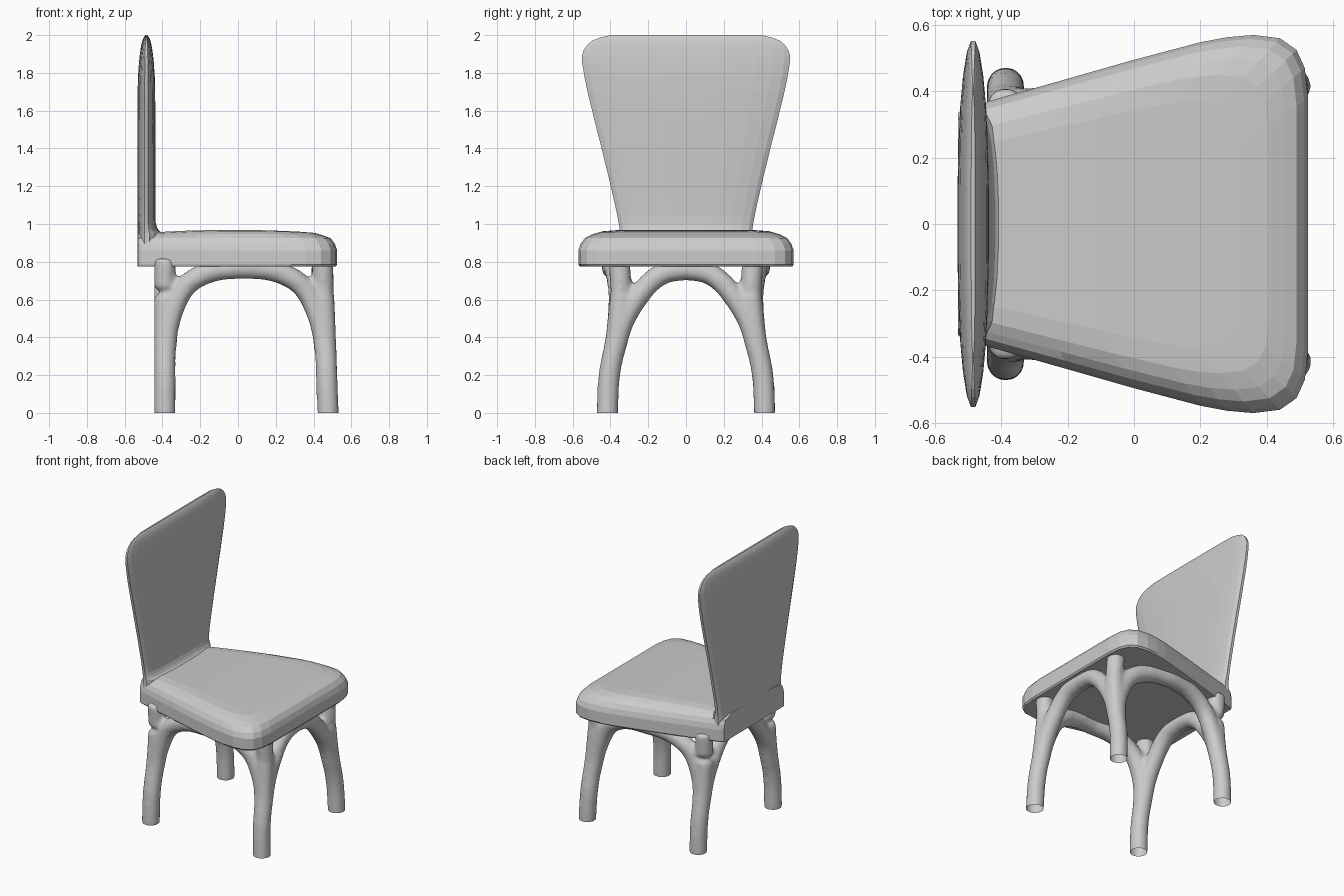
import bpy, bmesh, math
from mathutils import Vector

cube = bpy.data.objects.get("Cube")
if cube:
    bpy.data.objects.remove(cube, do_unlink=True)

GREY = (0.6, 0.6, 0.6, 1)
mat = bpy.data.materials.new("plain grey")
mat.use_nodes = True
mat.diffuse_color = GREY
mat.node_tree.nodes["Principled BSDF"].inputs["Base Color"].default_value = GREY


def make_object(name, bm):
    bmesh.ops.recalc_face_normals(bm, faces=bm.faces)
    mesh = bpy.data.meshes.new(name)
    bm.to_mesh(mesh)
    bm.free()
    mesh.materials.append(mat)
    ob = bpy.data.objects.new(name, mesh)
    bpy.context.collection.objects.link(ob)
    return ob


def loft(bm, rings):
    """Skin closed rings; each ring mirrors onto itself when its order is reversed."""
    rows = [[bm.verts.new(p) for p in ring] for ring in rings]
    n = len(rows[0])
    for a, b in zip(rows, rows[1:]):
        for i in range(n):
            j = (i + 1) % n
            bm.faces.new((a[i], a[j], b[j], b[i]))
    for row in (rows[0], rows[-1]):
        for i in range(n // 2 - 1):
            bm.faces.new((row[i], row[i + 1], row[n - 2 - i], row[n - 1 - i]))


def interp(table, t):
    """Smoothly interpolate a table of (position, value) pairs."""
    for k, ((a, va), (b, vb)) in enumerate(zip(table, table[1:])):
        if t <= b:
            pa, pb = table[max(k - 1, 0)], table[min(k + 2, len(table) - 1)]
            h, u = b - a, (t - a) / (b - a)
            ma = (vb - pa[1]) / (b - pa[0]) * h
            mb = (pb[1] - va) / (pb[0] - a) * h
            return ((2*u**3 - 3*u**2 + 1) * va + (u**3 - 2*u**2 + u) * ma
                    + (3*u**2 - 2*u**3) * vb + (u**3 - u**2) * mb)
    return table[-1][1]


# Seat: half outline in plan, stacked into a cushion with a flat underside
half = [(-.53, .335), (-.51, .35), (-.44, .37), (-.2, .438), (0, .495), (.2, .548),
        (.28, .563), (.36, .57), (.44, .56), (.49, .525), (.515, .47), (.525, .38)]
outline = half + [(x, -y) for x, y in reversed(half)]
rings = []
for inset, z in ((.008, .775), (0, .785), (0, .86), (.012, .895), (.035, .925),
                 (.07, .948), (.12, .963), (.2, .969)):
    crown = .05 if z > .94 else 0
    rings.append([(x - inset * (x + .53) / 1.06, y * (1 - inset / .57),
                   z - crown * (x - .08) ** 2) for x, y in outline])
bm = bmesh.new()
loft(bm, rings)
make_object("seat", bm)

# Backrest: flaring slab, thin at the rim
width = [(.775, .35), (.95, .352), (1.1, .378), (1.4, .45), (1.7, .525), (1.85, .553),
         (1.9, .553), (1.95, .525), (1.98, .48), (2, .4)]
thick = [(.775, .047), (1.7, .047), (1.85, .04), (1.95, .027), (1.98, .018), (2, .006)]
fillet = [(.775, .04), (.95, .04), (.965, .02), (1.0, .003), (1.04, 0), (2, 0)]
rings = []
for z in (.776, .95, .965, .98, 1.0, 1.04, 1.1, 1.25, 1.4, 1.55, 1.7, 1.78, 1.85,
          1.89, 1.92, 1.95, 1.97, 1.985, 1.995, 2):
    w, t, f = interp(width, z), interp(thick, z), max(interp(fillet, z), 0)
    ring = []
    for k in range(24):
        a = math.tau * (k + .5) / 24
        s, c = math.sin(a), math.cos(a)
        x = math.copysign(abs(c) ** .8, c) * t
        if c > 0:
            x += f * c ** .8
        ring.append((-.485 + x, math.copysign(abs(s) ** .8, s) * w, z))
    rings.append(ring)
bm = bmesh.new()
loft(bm, rings)
make_object("backrest", bm)

# Legs and arched frame: tubes fused into one smooth shell
LEG_Y = [(-.06, .416), (0, .416), (.2, .406), (.4, .368), (.6, .347), (.7, .347), (.82, .355)]


def leg_point(front, side, z):
    x = .477 - .038 * z if front else -.387
    return Vector((x, side * interp(LEG_Y, z), z))


def tube(bm, path, r=.058, sides=20):
    rings = []
    for i, p in enumerate(path):
        d = (path[min(i + 1, len(path) - 1)] - path[max(i - 1, 0)]).normalized()
        q = d.to_track_quat("Z", "Y")
        rings.append([p + q @ Vector((r * math.cos(math.tau * (k + .5) / sides),
                                      r * math.sin(math.tau * (k + .5) / sides), 0))
                      for k in range(sides)])
    loft(bm, rings)


def arch(bm, a, b, mid, rise):
    """Arch from leg a to leg b; rise lists (fraction towards the middle, height)."""
    sides = []
    for leg in (a, b):
        pts = []
        for k in range(25):
            s = (k / 24) ** 2
            z = interp(rise, s)
            p = leg_point(*leg, z).lerp(Vector((*mid, z)), s)
            pts.append(p)
        sides.append(pts)
    tube(bm, sides[0] + sides[1][-2::-1])


SIDE_RISE = [(0, .3), (.03, .43), (.09, .53), (.2, .635), (.36, .705), (.65, .755), (1, .768)]
END_RISE = [(0, .3), (.03, .42), (.1, .51), (.27, .615), (.45, .69), (.68, .742), (1, .76)]
bm = bmesh.new()
for side in (-1, 1):
    for front in (False, True):
        tube(bm, [leg_point(front, side, -.06 + .04 * k) for k in range(23)])
    arch(bm, (False, side), (True, side), (.03, side * .39), SIDE_RISE)
for front, x in ((False, -.385), (True, .445)):
    arch(bm, (front, -1), (front, 1), (x, 0), END_RISE)
frame = make_object("legs_and_frame", bm)
remesh = frame.modifiers.new("fuse", "REMESH")
remesh.mode = "VOXEL"
remesh.voxel_size = .013
smooth = frame.modifiers.new("blend", "SMOOTH")
smooth.factor = .5
smooth.iterations = 14

# Trim the feet level with the floor, leaving open tube ends
bpy.context.view_layer.update()
evaluated = frame.evaluated_get(bpy.context.evaluated_depsgraph_get())
bm = bmesh.new()
bm.from_mesh(evaluated.to_mesh())
evaluated.to_mesh_clear()
frame.modifiers.clear()
bmesh.ops.bisect_plane(bm, geom=bm.verts[:] + bm.edges[:] + bm.faces[:],
                       plane_co=(0, 0, 0), plane_no=(0, 0, 1), clear_inner=True)
for f in bm.faces:
    f.smooth = True
bm.to_mesh(frame.data)
bm.free()
